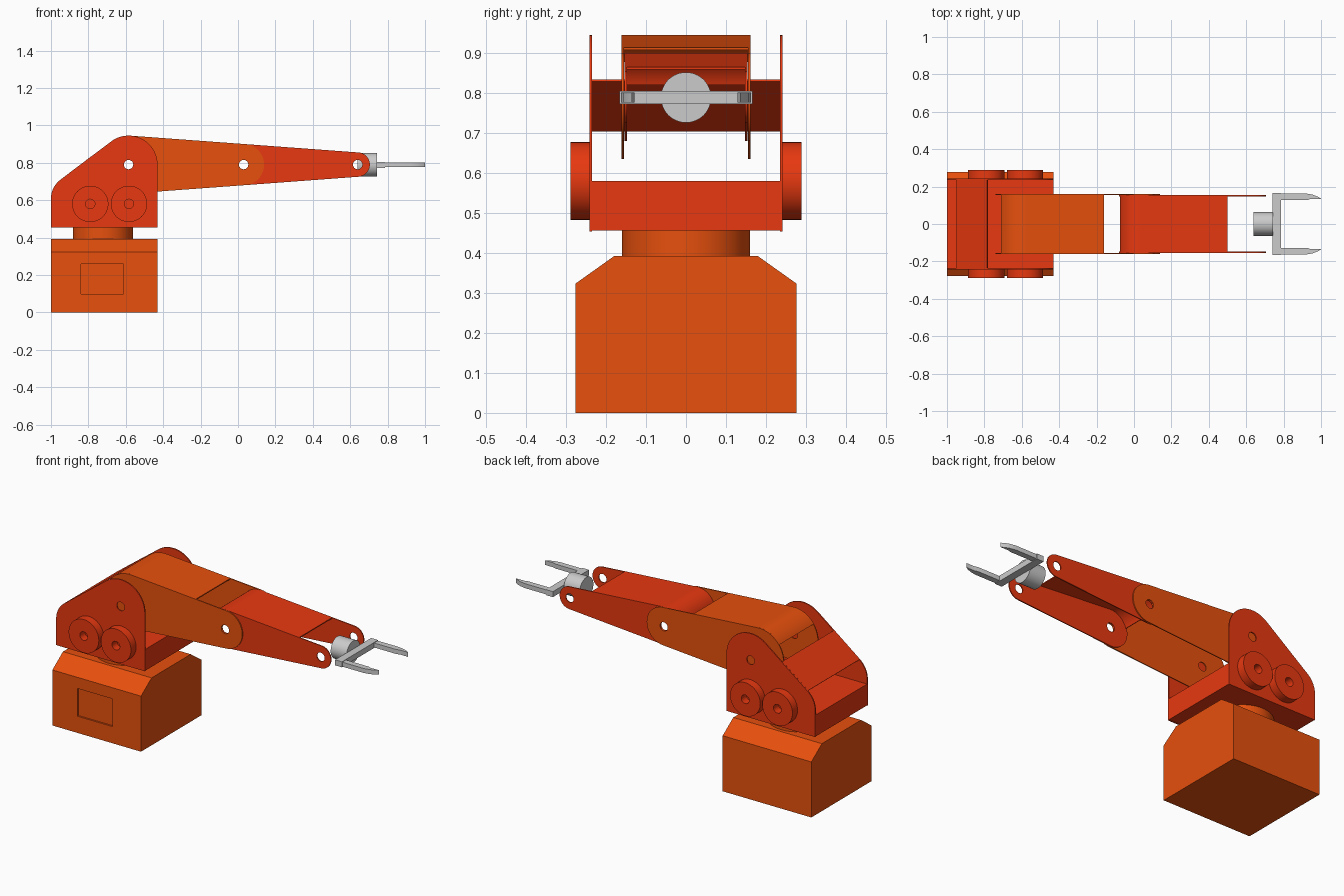
import bpy, bmesh
from math import pi, cos, sin, acos, radians
from mathutils import Matrix, Vector

if "Cube" in bpy.data.objects:
    bpy.data.objects.remove(bpy.data.objects["Cube"])


def material(name, color):
    m = bpy.data.materials.new(name)
    m.diffuse_color = color
    m.use_nodes = True
    m.node_tree.nodes["Principled BSDF"].inputs["Base Color"].default_value = m.diffuse_color
    return m


ORANGE = material("orange_paint", (0.80, 0.08, 0.004, 1))
RED = material("red_paint", (0.80, 0.04, 0.005, 1))

# profile planes: local (u, v, depth) -> world
PLANES = {
    "xz": Matrix(((1, 0, 0, 0), (0, 0, -1, 0), (0, 1, 0, 0), (0, 0, 0, 1))),
    "yz": Matrix(((0, 0, 1, 0), (1, 0, 0, 0), (0, 1, 0, 0), (0, 0, 0, 1))),
    "xy": Matrix.Identity(4),
}
NORMAL = {"xz": Vector((0, 1, 0)), "yz": Vector((1, 0, 0)), "xy": Vector((0, 0, 1))}


def slab(name, loops, lo, hi, plane="xz", mat=None):
    """Extrude closed 2D loops (first the outline, then holes) from lo to hi."""
    cu = bpy.data.curves.new(name, "CURVE")
    cu.dimensions = "2D"
    cu.fill_mode = "BOTH"
    cu.extrude = (hi - lo) / 2
    for pts in loops:
        sp = cu.splines.new("POLY")
        sp.points.add(len(pts) - 1)
        for p, (u, v) in zip(sp.points, pts):
            p.co = (u, v, 0, 1)
        sp.use_cyclic_u = True
    tmp = bpy.data.objects.new(name + "_profile", cu)
    bpy.context.collection.objects.link(tmp)
    dg = bpy.context.evaluated_depsgraph_get()
    me = bpy.data.meshes.new_from_object(tmp.evaluated_get(dg))
    bpy.data.objects.remove(tmp)
    bpy.data.curves.remove(cu)
    me.transform(Matrix.Translation(NORMAL[plane] * (lo + hi) / 2) @ PLANES[plane])
    bm = bmesh.new()
    bm.from_mesh(me)
    bmesh.ops.remove_doubles(bm, verts=bm.verts, dist=1e-5)
    bmesh.ops.recalc_face_normals(bm, faces=bm.faces)
    bm.to_mesh(me)
    bm.free()
    me.name = name
    me.materials.clear()
    if mat:
        me.materials.append(mat)
    ob = bpy.data.objects.new(name, me)
    bpy.context.collection.objects.link(ob)
    return ob


def pair(name, loops, inner, outer, mat):
    """Same plate on the front (-y) and back (+y) side."""
    slab(name + "_front", loops, -outer, -inner, "xz", mat)
    slab(name + "_back", loops, inner, outer, "xz", mat)


def arc(c, r, a0, a1, n=24):
    return [(c[0] + r * cos(a0 + (a1 - a0) * i / n), c[1] + r * sin(a0 + (a1 - a0) * i / n))
            for i in range(n + 1)]


def circle(c, r, n=48):
    return arc(c, r, 0, 2 * pi, n)[:-1]


def rect(u0, u1, v0, v1):
    return [(u0, v0), (u1, v0), (u1, v1), (u0, v1)]


PIN = 0.025
SHOULDER, ELBOW, WRIST = (-0.585, 0.79), (0.03, 0.79), (0.64, 0.79)

# base housing with recessed front panel
base = slab("base_housing", [[(-0.277, 0), (0.277, 0), (0.277, 0.323), (0.18, 0.392),
                              (-0.18, 0.392), (-0.277, 0.323)]], -1, -0.43, "yz", ORANGE)
cutter = slab("panel_cutter", [rect(-0.84, -0.612, 0.097, 0.258)], -0.4, -0.267, "xz", ORANGE)
cutter.hide_render = True
mod = base.modifiers.new("panel", "BOOLEAN")
mod.object = cutter
mod.operation = "DIFFERENCE"
bpy.context.view_layer.objects.active = base
bpy.ops.object.modifier_apply(modifier=mod.name)
bpy.data.objects.remove(cutter)

# turntable neck
slab("turntable_neck", [circle((-0.722, 0), 0.16, 64)], 0.39, 0.458, "xy", ORANGE)

# shoulder bracket: side plates, floor block, sloping back sheet, motor discs
tilt = radians(127)
side = ([(-1, 0.454), (-0.43, 0.454)] + arc(SHOULDER, 0.155, 0, tilt)
        + arc((-0.874, 0.608), 0.126, tilt, pi, 12))
pair("shoulder_plate", [side, circle(SHOULDER, PIN)], 0.235, 0.242, RED)
slab("shoulder_floor", [rect(-1, -0.43, 0.456, 0.58)], -0.235, 0.235, "xz", RED)
slab("shoulder_back_sheet", [[(-0.95, 0.709), (-0.946, 0.704), (-0.781, 0.829), (-0.785, 0.834)]],
     -0.235, 0.235, "xz", RED)
for label, x in (("rear", -0.79), ("fore", -0.583)):
    c = (x, 0.58)
    pair("motor_disc_" + label, [circle(c, 0.097), circle(c, PIN)], 0.242, 0.289, RED)


def arm(name, c0, r0, c1, r1, inner, outer, curl, x_end, mat):
    """Two tapered side plates joined by a bent top sheet."""
    phi = acos((r0 - r1) / (c1[0] - c0[0]))
    outline = arc(c1, r1, -phi, phi) + arc(c0, r0, phi, 2 * pi - phi, 36)
    pair(name + "_plate", [outline, circle(c0, PIN), circle(c1, PIN)], inner, outer, mat)

    def path(r):
        pts = arc(c0, r, curl, phi)
        x, z = pts[-1]
        return pts + [(x_end, z - (x_end - x) * cos(phi) / sin(phi))]
    slab(name + "_top_sheet", [path(r0) + path(r0 - 0.006)[::-1]], -inner, inner, "xz", mat)


arm("upper_arm", SHOULDER, 0.155, ELBOW, 0.11, 0.155, 0.161, radians(144), -0.16, ORANGE)
arm("forearm", ELBOW, 0.11, WRIST, 0.065, 0.148, 0.154, radians(163), 0.5, RED)

# gripper: wrist cylinder, crossbar, two fingers
slab("wrist_cylinder", [circle((0, 0.789), 0.063)], 0.64, 0.742, "yz")
slab("gripper_crossbar", [rect(0.74, 0.785, -0.166, 0.166)], 0.773, 0.805, "xy")
for label, s in (("front", -1), ("back", 1)):
    finger = [(0.775, 0.129), (0.93, 0.129), (0.945, 0.135), (1.0, 0.135), (0.985, 0.145),
              (0.955, 0.157), (0.92, 0.163), (0.775, 0.163)]
    slab("gripper_finger_" + label, [[(x, s * y) for x, y in finger]], 0.776, 0.802, "xy")

# smooth round walls, keep edges sharp
bpy.ops.object.select_all(action="SELECT")
bpy.context.view_layer.objects.active = base
bpy.ops.object.shade_smooth_by_angle(angle=radians(30))
